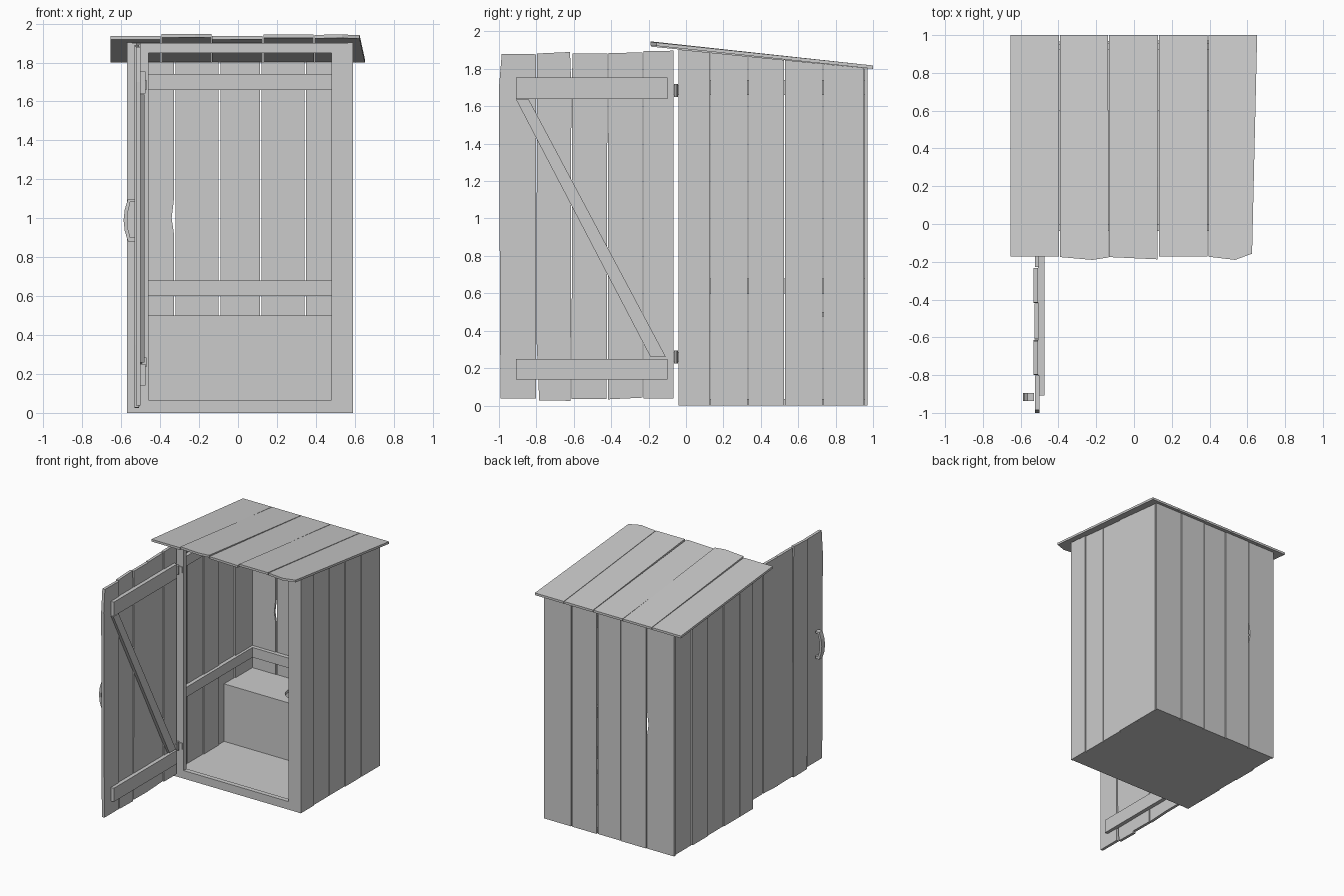
import bpy, bmesh, math, random
from mathutils import Vector

random.seed(4)
AX = {'x': lambda a, b, d: (d, a, b), 'y': lambda a, b, d: (a, d, b), 'z': lambda a, b, d: (a, b, d)}


def prism(name, pts, axis, lo, hi):
    """Extrude a 2D outline between lo and hi along an axis."""
    bm = bmesh.new()
    f = AX[axis]
    rings = [[bm.verts.new(f(a, b, d)) for a, b in pts] for d in (lo, hi)]
    n = len(pts)
    bm.faces.new(rings[0])
    bm.faces.new(rings[1])
    for i in range(n):
        j = (i + 1) % n
        bm.faces.new((rings[0][i], rings[0][j], rings[1][j], rings[1][i]))
    bmesh.ops.recalc_face_normals(bm, faces=bm.faces)
    me = bpy.data.meshes.new(name)
    bm.to_mesh(me)
    bm.free()
    ob = bpy.data.objects.new(name, me)
    bpy.context.collection.objects.link(ob)
    return ob


def box(name, x0, x1, y0, y1, z0, z1):
    return prism(name, [(x0, y0), (x1, y0), (x1, y1), (x0, y1)], 'z', z0, z1)


def circle(cx, cy, r, n):
    return [(cx + r * math.cos(2 * math.pi * i / n), cy + r * math.sin(2 * math.pi * i / n)) for i in range(n)]


def under_roof(y):
    return 1.9 - 0.1 * y


# side walls: upright planks, tops follow the roof slope
edges = [-0.04, 0.132, 0.333, 0.53, 0.735, 0.957]
for side, x0, x1 in (("left", -0.57, -0.545), ("right", 0.565, 0.59)):
    for i in range(5):
        a, b = edges[i], edges[i + 1] - 0.005
        s = 0 if i == 0 else random.choice((0, 0.006, 0.009))
        s = s if side == "left" else -s
        prism(f"{side}_wall_plank_{i+1}", [(a, 0), (b, 0), (b, under_roof(b)), (a, under_roof(a))],
              'x', x0 + s, x1 + s)

# back wall planks with narrow gaps, one edge worn away
edges = [-0.57, -0.325, -0.095, 0.117, 0.345, 0.59]
for i in range(5):
    a, b = edges[i] + (0.004 if i else 0), edges[i + 1] - (0.004 if i < 4 else 0)
    pts = [(a, 0), (b, 0), (b, 1.803), (a, 1.803)]
    if i == 0:
        pts[2:2] = [(b, 0.92), (b - 0.012, 1.0), (b, 1.1)]
    s = (0, 0.004, 0, 0.005, 0.005)[i]
    prism(f"back_wall_plank_{i+1}", pts, 'y', 0.95 + s, 0.966 + s)

# floor and front frame
box("floor", -0.555, 0.575, -0.03, 0.955, 0.0, 0.035)
box("front_post_left", -0.545, -0.46, -0.038, 0.0, 0, 1.9)
box("front_post_right", 0.48, 0.565, -0.038, 0.0, 0, 1.9)
box("front_sill", -0.46, 0.48, -0.038, 0.0, 0, 0.065)
box("front_header", -0.46, 0.48, -0.038, 0.0, 1.85, 1.9)

# inner rails around the walls
for tag, z0, z1 in (("lower", 0.60, 0.68), ("upper", 1.66, 1.74)):
    box(f"{tag}_rail_left", -0.55, -0.515, 0.0, 0.95, z0, z1)
    box(f"{tag}_rail_right", 0.535, 0.57, 0.0, 0.95, z0, z1)
    box(f"{tag}_rail_back", -0.515, 0.535, 0.92, 0.955, z0, z1)

# bench seat with a round hole
box("seat_front", -0.55, 0.57, 0.6, 0.62, 0.03, 0.475)
seat = box("seat_top", -0.55, 0.57, 0.6, 0.953, 0.475, 0.5)
cutter = prism("seat_hole_cutter", circle(0.01, 0.78, 0.11, 24), 'z', 0.4, 0.6)
cutter.hide_render = True
cutter.display_type = 'WIRE'
mod = seat.modifiers.new("hole", 'BOOLEAN')
mod.object = cutter
mod.operation = 'DIFFERENCE'
mod.solver = 'EXACT'
cutter.hide_set(True)

# sloped roof planks with uneven front ends and heights
roof = [
    [(-0.655, -0.173), (-0.397, -0.173), (-0.397, 1), (-0.655, 1)],
    [(-0.393, -0.175), (-0.22, -0.19), (-0.135, -0.177), (-0.137, 1), (-0.393, 1)],
    [(-0.133, -0.175), (0.125, -0.187), (0.127, 1), (-0.133, 1)],
    [(0.132, -0.173), (0.388, -0.173), (0.39, 1), (0.132, 1)],
    [(0.394, -0.173), (0.535, -0.19), (0.625, -0.157), (0.652, 1), (0.394, 1)],
]
for i, pts in enumerate(roof):
    ob = prism(f"roof_plank_{i+1}", pts, 'z', 0.0, 0.018)
    front_lift = (0.0, 0.01, 0.0, 0.009, 0.007)[i]
    for v in ob.data.vertices:
        v.co.z += under_roof(v.co.y) + front_lift * (1 - v.co.y) / 1.18

# open door: planks of uneven length
door = [
    [(-0.992, 0.037), (-0.803, 0.037), (-0.803, 1.878), (-0.985, 1.88), (-1.0, 1.7)],
    [(-0.785, 0.028), (-0.617, 0.025), (-0.613, 1.7), (-0.62, 1.89), (-0.797, 1.882), (-0.799, 0.35)],
    [(-0.612, 0.036), (-0.424, 0.034), (-0.42, 1.883), (-0.608, 1.883)],
    [(-0.418, 0.033), (-0.232, 0.042), (-0.232, 1.888), (-0.415, 1.884)],
    [(-0.228, 0.037), (-0.068, 0.037), (-0.068, 1.897), (-0.228, 1.895)],
]
for i, pts in enumerate(door):
    s = (0.004, -0.004, 0.0, -0.003, 0.003)[i]
    prism(f"door_plank_{i+1}", pts, 'x', -0.528 + s, -0.505 + s)

# door battens and diagonal brace
box("door_batten_top", -0.507, -0.475, -0.908, -0.098, 1.64, 1.755)
box("door_batten_bottom", -0.507, -0.475, -0.908, -0.098, 0.14, 0.25)
prism("door_brace", [(-0.908, 1.635), (-0.84, 1.635), (-0.108, 0.26), (-0.19, 0.26)], 'x', -0.507, -0.48)

# bowed door handle
prism("door_handle", [(-0.53, 1.1), (-0.565, 1.1), (-0.582, 1.045), (-0.588, 0.99), (-0.582, 0.935),
                      (-0.565, 0.88), (-0.53, 0.88), (-0.53, 0.9), (-0.553, 0.9), (-0.565, 0.945),
                      (-0.569, 0.99), (-0.565, 1.035), (-0.553, 1.085), (-0.53, 1.085)], 'y', -0.937, -0.895)

# hinges: knuckle plus two leaves
for tag, z in (("lower", 0.26), ("upper", 1.685)):
    prism(f"{tag}_hinge_pin", circle(-0.503, -0.054, 0.011, 10), 'z', z - 0.035, z + 0.035)
    box(f"{tag}_hinge_door_leaf", -0.506, -0.499, -0.09, -0.054, z - 0.025, z + 0.025)
    box(f"{tag}_hinge_post_leaf", -0.503, -0.47, -0.046, -0.037, z - 0.025, z + 0.025)
